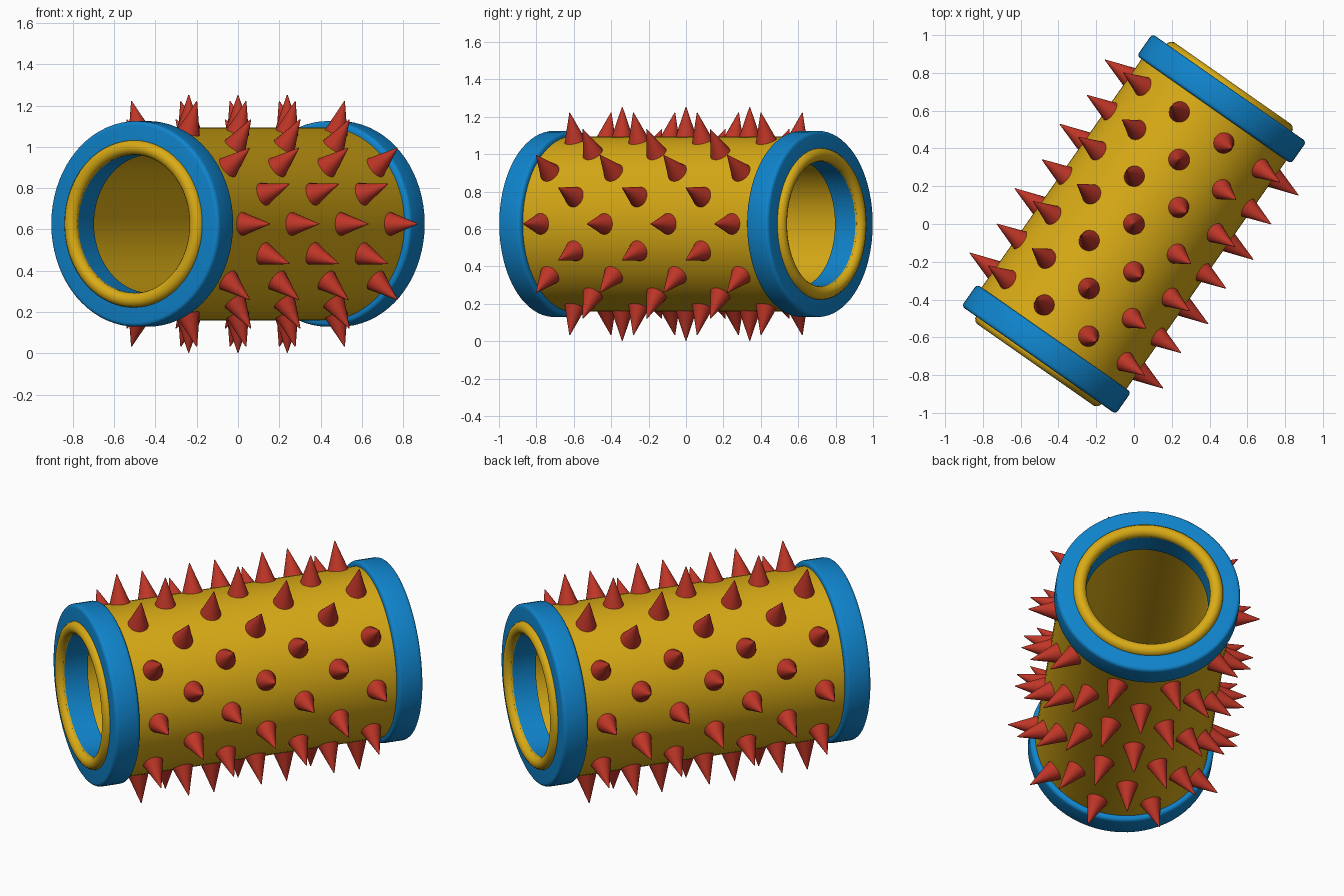
import bpy
import bmesh
import math
from mathutils import Matrix, Vector

cube = bpy.data.objects.get("Cube")
if cube:
    bpy.data.objects.remove(cube, do_unlink=True)


def material(name, rgb):
    m = bpy.data.materials.new(name)
    m.use_nodes = True
    m.diffuse_color = (*rgb, 1)
    m.node_tree.nodes["Principled BSDF"].inputs["Base Color"].default_value = (*rgb, 1)
    return m


YELLOW = material("golden yellow", (0.70, 0.41, 0.008))
BLUE = material("bright blue", (0.005, 0.23, 0.60))
RED = material("brick red", (0.52, 0.036, 0.02))

# Roller lies flat, turned away from the y axis
TURN = math.radians(35)
CENTRE_Z = 0.627
axis = Vector((math.sin(TURN), math.cos(TURN), 0))
side = Vector((math.cos(TURN), -math.sin(TURN), 0))
down = Vector((0, 0, -1))
PLACE = Matrix.Translation((0, 0, CENTRE_Z)) @ Matrix((side, down, axis)).transposed().to_4x4()


def finish(bm, name, mat, angle=40):
    bmesh.ops.recalc_face_normals(bm, faces=bm.faces)
    bm.transform(PLACE)
    mesh = bpy.data.meshes.new(name)
    bm.to_mesh(mesh)
    bm.free()
    mesh.materials.append(mat)
    obj = bpy.data.objects.new(name, mesh)
    bpy.context.collection.objects.link(obj)
    bpy.ops.object.select_all(action="DESELECT")
    obj.select_set(True)
    bpy.context.view_layer.objects.active = obj
    bpy.ops.object.shade_smooth_by_angle(angle=math.radians(angle))
    return obj


def lathe(name, profile, mat, segments=72):
    """Spin a closed (radius, height) profile round the roller axis."""
    bm = bmesh.new()
    rings = []
    for i in range(segments):
        a = math.tau * i / segments
        rings.append([bm.verts.new((r * math.cos(a), r * math.sin(a), h)) for r, h in profile])
    n = len(profile)
    for i, ring in enumerate(rings):
        nxt = rings[(i + 1) % segments]
        for j in range(n):
            k = (j + 1) % n
            bm.faces.new((ring[j], nxt[j], nxt[k], ring[k]))
    return finish(bm, name, mat)


def rounded_box(r0, r1, h0, h1, bevel, steps=4):
    """Rectangular profile whose outer-radius corners are rounded."""
    pts = [(r0, h1), (r0, h0)]
    for h, start in ((h0 + bevel, -90), (h1 - bevel, 0)):
        for s in range(steps + 1):
            a = math.radians(start + 90 * s / steps)
            pts.append((r1 - bevel + bevel * math.cos(a), h + bevel * math.sin(a)))
    return pts


# Hollow body
lathe("roller_body", [(0.345, -0.76), (0.468, -0.76), (0.468, 0.76), (0.345, 0.76)], YELLOW)

# End rings and rounded lips
for sign, label in ((1, "back"), (-1, "front")):
    band = rounded_box(0.335, 0.498, 0.738, 0.88, 0.02)
    lathe(label + "_end_ring", [(r, sign * h) for r, h in band], BLUE)
    lip = []
    for i in range(14):
        a = math.tau * i / 14
        lip.append((0.37 + 0.036 * math.cos(a), sign * (0.875 + 0.036 * math.sin(a))))
    lathe(label + "_end_lip", lip, YELLOW)

# Spikes in staggered rows
ROWS, PITCH = 20, 0.208
BASE, TIP = 0.455, 0.625
bm = bmesh.new()
for row in range(ROWS):
    # the even rows include the one that points straight up
    spin = Matrix.Rotation(math.tau * row / ROWS - math.pi / 2, 4, "Z")
    steps = (-3, -1, 1, 3) if row % 2 else (-2, 0, 2)
    for step in steps:
        spot = Matrix.Translation(((BASE + TIP) / 2, 0, step * PITCH))
        bmesh.ops.create_cone(bm, cap_ends=True, segments=20, radius1=0.06, radius2=0.002,
                              depth=TIP - BASE,
                              matrix=spin @ spot @ Matrix.Rotation(math.pi / 2, 4, "Y"))
finish(bm, "spikes", RED)
